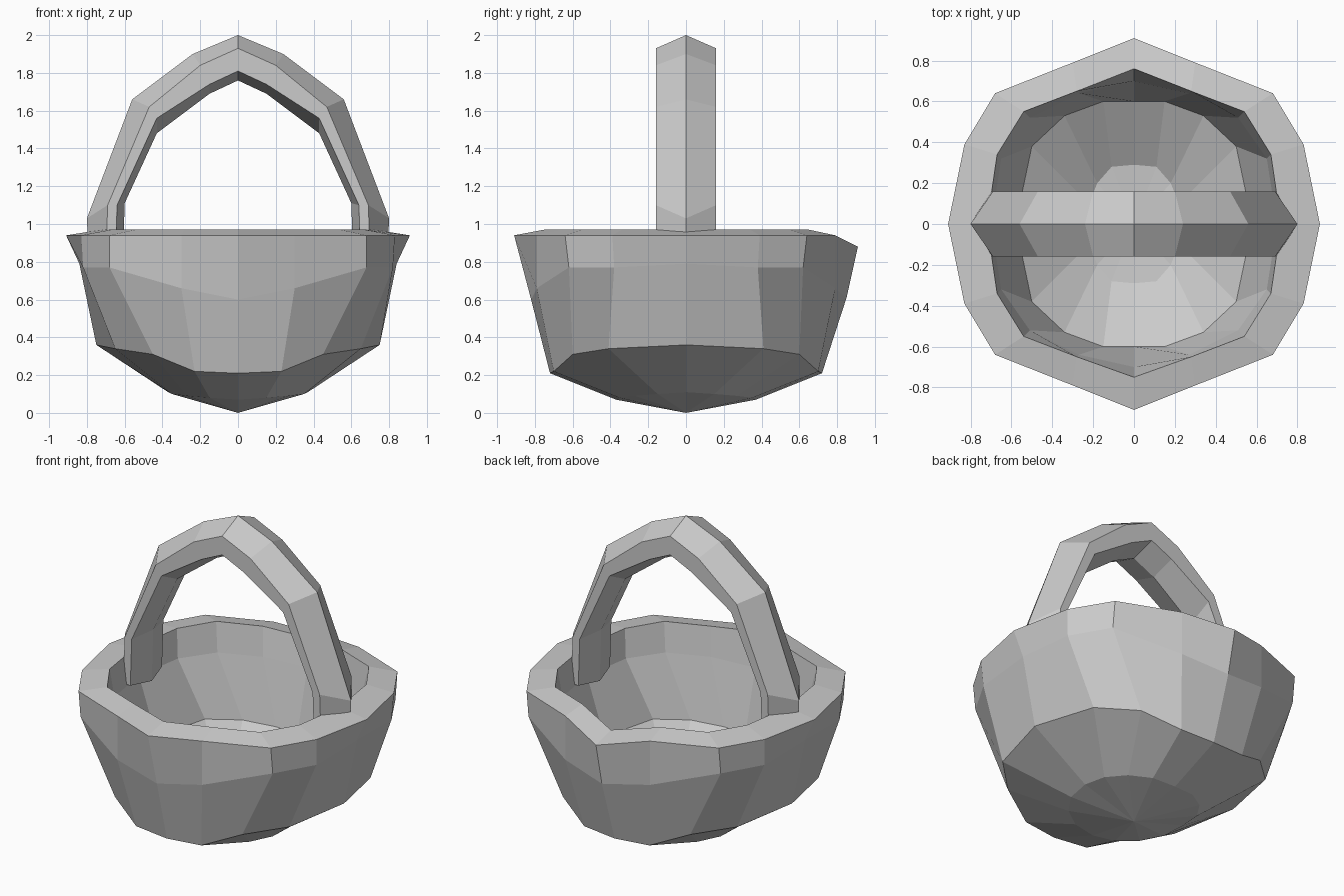
import bpy, bmesh

if "Cube" in bpy.data.objects:
    bpy.data.objects.remove(bpy.data.objects["Cube"])

def ring16(q):
    """Mirror a quarter profile (back centre -> right side) into a closed ring."""
    right = q + [(x, -y, z) for x, y, z in q[-2::-1]]
    left = [(-x, y, z) for x, y, z in right[-2:0:-1]]
    return right + left

def loft(name, rings, close):
    """Bridge matching rings; close the ends with a point fan or a cap."""
    bm = bmesh.new()
    rows = [[bm.verts.new(p) for p in r] for r in rings]
    n = len(rows[0])
    for a, b in zip(rows, rows[1:]):
        for i in range(n):
            j = (i + 1) % n
            bm.faces.new((a[i], a[j], b[j], b[i]))
    for row, tip in zip((rows[0], rows[-1]), close):
        if tip is None:
            bm.faces.new(row)
        else:
            c = bm.verts.new(tip)
            for i in range(n):
                bm.faces.new((row[i], row[(i + 1) % n], c))
    bmesh.ops.recalc_face_normals(bm, faces=bm.faces)
    me = bpy.data.meshes.new(name)
    bm.to_mesh(me)
    bm.free()
    ob = bpy.data.objects.new(name, me)
    bpy.context.collection.objects.link(ob)
    return ob

# Basket: quarter profiles from outer base, over the rim, down to inner floor
quarters = [
    [(0, .37, .07), (.15, .35, .08), (.27, .27, .09), (.35, .15, .10), (.37, 0, .11)],
    [(0, .72, .21), (.23, .70, .22), (.45, .60, .31), (.65, .41, .34), (.75, 0, .36)],
    [(0, .82, .60), (.30, .79, .66), (.68, .62, .77), (.82, .38, .77), (.84, 0, .79)],
    [(0, .91, .94), (.30, .79, .94), (.68, .64, .94), (.83, .39, .94), (.91, 0, .94)],
    [(0, .75, .97), (.28, .65, .97), (.54, .55, .97), (.67, .34, .97), (.72, 0, .97)],
    [(0, .70, .76), (.27, .64, .78), (.51, .52, .79), (.65, .32, .79), (.70, 0, .79)],
    [(0, .60, .37), (.15, .60, .38), (.34, .53, .40), (.50, .38, .42), (.58, 0, .43)],
    [(0, .29, .19), (.11, .28, .19), (.18, .20, .19), (.22, .10, .20), (.24, 0, .20)],
]
rings = [ring16(q) for q in quarters]
# Back centre of the rim dips slightly
rings[2][0] = (0, .85, .61)
rings[3][0] = (0, .91, .88)
rings[4][0] = (0, .76, .92)
loft("basket", rings, ((0, 0, 0), (0, 0, .17)))

# Handle: outer ridge, outer side, inner side, inner ridge at each station (x, z)
W = .16
stations = [
    ((.79, .80), (.70, .80), (.65, .80), (.61, .78)),
    ((.80, 1.03), (.69, 1.10), (.64, 1.10), (.60, 1.11)),
    ((.56, 1.66), (.47, 1.62), (.43, 1.56), (.43, 1.48)),
    ((.24, 1.90), (.20, 1.84), (.15, 1.74), (.15, 1.69)),
    ((0, 2.0), (0, 1.93), (0, 1.81), (0, 1.76)),
]

def section(s, side):
    o, a, b, i = s
    pts = [(o, 0), (a, W), (b, W), (i, 0), (b, -W), (a, -W)]
    return [(side * p[0], y, p[1]) for p, y in pts]

arch = [section(s, 1) for s in stations] + [section(s, -1) for s in stations[-2::-1]]
loft("handle", arch, (None, None))
